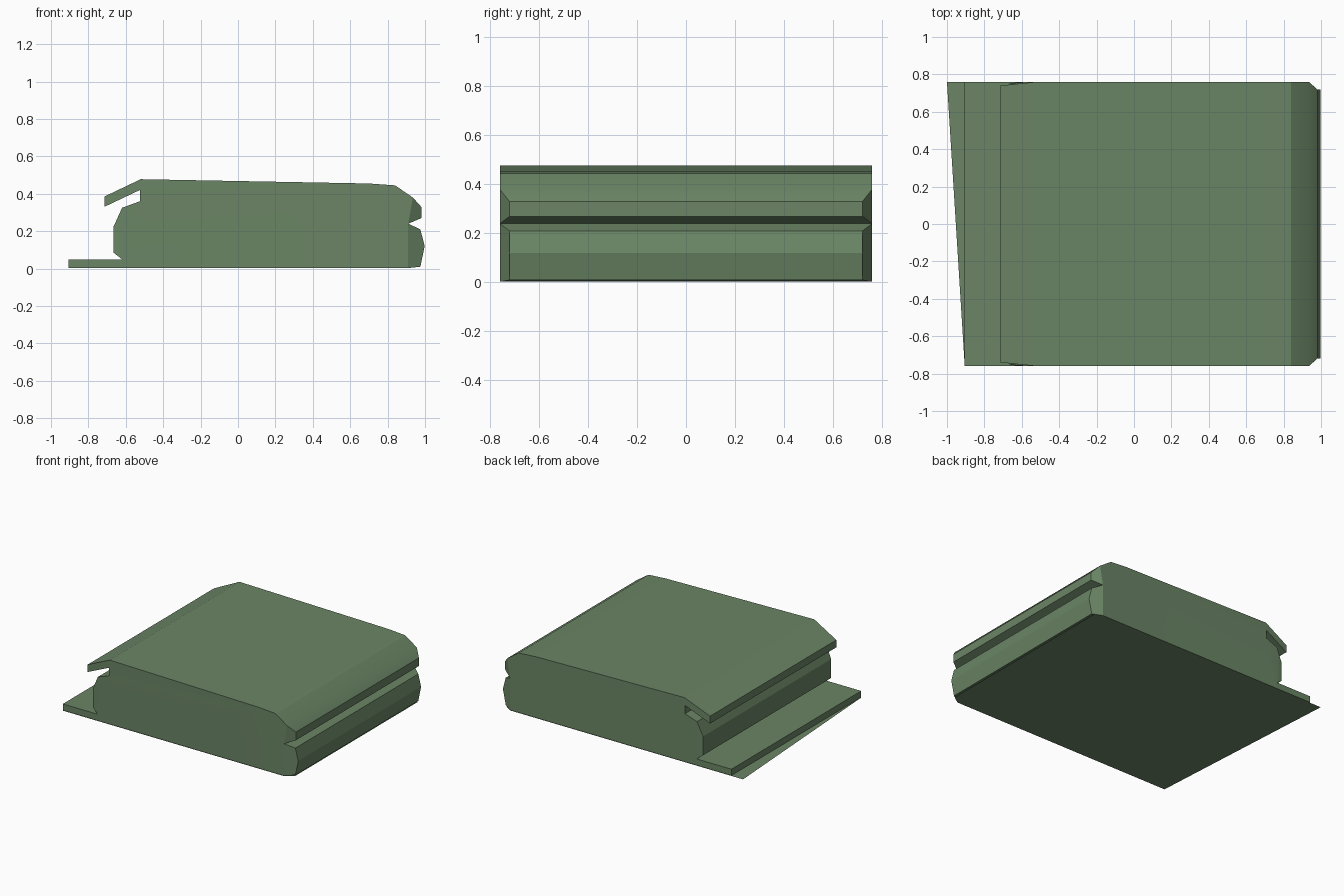
import bpy
import bmesh
import math

cube = bpy.data.objects.get("Cube")
if cube:
    bpy.data.objects.remove(cube, do_unlink=True)

HALF = 0.76    # half depth
END = 0.72     # half depth of the chamfered end
LIP = 0.74     # half depth of the overhanging lip

green = bpy.data.materials.new("muted green")
green.use_nodes = True
colour = (0.145, 0.235, 0.13, 1)
green.diffuse_color = colour
green.node_tree.nodes["Principled BSDF"].inputs["Base Color"].default_value = colour


def add_object(name, bm):
    mesh = bpy.data.meshes.new(name)
    bm.to_mesh(mesh)
    bm.free()
    mesh.materials.append(green)
    obj = bpy.data.objects.new(name, mesh)
    bpy.context.collection.objects.link(obj)
    return obj


# Body outline: x, z and half depth, counter-clockwise from the plate tip
outline = [
    (-0.905, 0.003, HALF), (-0.62, 0.003, HALF), (0.91, 0.003, HALF),
    # lower rounded end
    (0.975, 0.01, END), (0.998, 0.12, END), (0.975, 0.21, END),
    # groove, then the upper end
    (0.91, 0.24, HALF), (0.98, 0.27, END), (0.98, 0.33, END),
    (0.935, 0.38, HALF), (0.84, 0.445, HALF), (0.70, 0.455, HALF),
    # overhanging lip
    (-0.52, 0.478, HALF), (-0.715, 0.385, LIP), (-0.715, 0.33, LIP),
    (-0.525, 0.42, HALF),
    # recessed side and base plate
    (-0.525, 0.36, HALF), (-0.62, 0.325, 0.757), (-0.665, 0.225, 0.75),
    (-0.665, 0.085, 0.75), (-0.62, 0.05, HALF), (-0.905, 0.05, HALF),
]
caps = [
    (0, 1, 20, 21),                                # plate side
    (1, 2, 6, 9, 10, 11, 12, 15, 16, 17, 20),      # main side
    (2, 3, 4, 5, 6), (6, 7, 8, 9),                 # end chamfers
    (12, 13, 14, 15), (17, 18, 19, 20),            # lip and recess sides
]

bm = bmesh.new()
front = [bm.verts.new((x, -d, z)) for x, z, d in outline]
back = [bm.verts.new((x, d, z)) for x, z, d in outline]
for i in range(len(outline)):
    j = (i + 1) % len(outline)
    bm.faces.new((front[i], back[i], back[j], front[j]))
for cap in caps:
    bm.faces.new([front[i] for i in cap])
    bm.faces.new([back[i] for i in reversed(cap)])
bmesh.ops.recalc_face_normals(bm, faces=bm.faces)
body = add_object("body", bm)

# Skewed sheet under the body
bm = bmesh.new()
corners = [(-1, HALF), (0.91, HALF), (0.97, END),
           (0.97, -END), (0.91, -HALF), (-0.905, -HALF)]
bm.faces.new([bm.verts.new((x, y, 0)) for x, y in corners])
add_object("ground_sheet", bm)

# Soft shading across the shallow top bends only
bpy.ops.object.select_all(action='DESELECT')
body.select_set(True)
bpy.context.view_layer.objects.active = body
bpy.ops.object.shade_smooth_by_angle(angle=math.radians(15))
